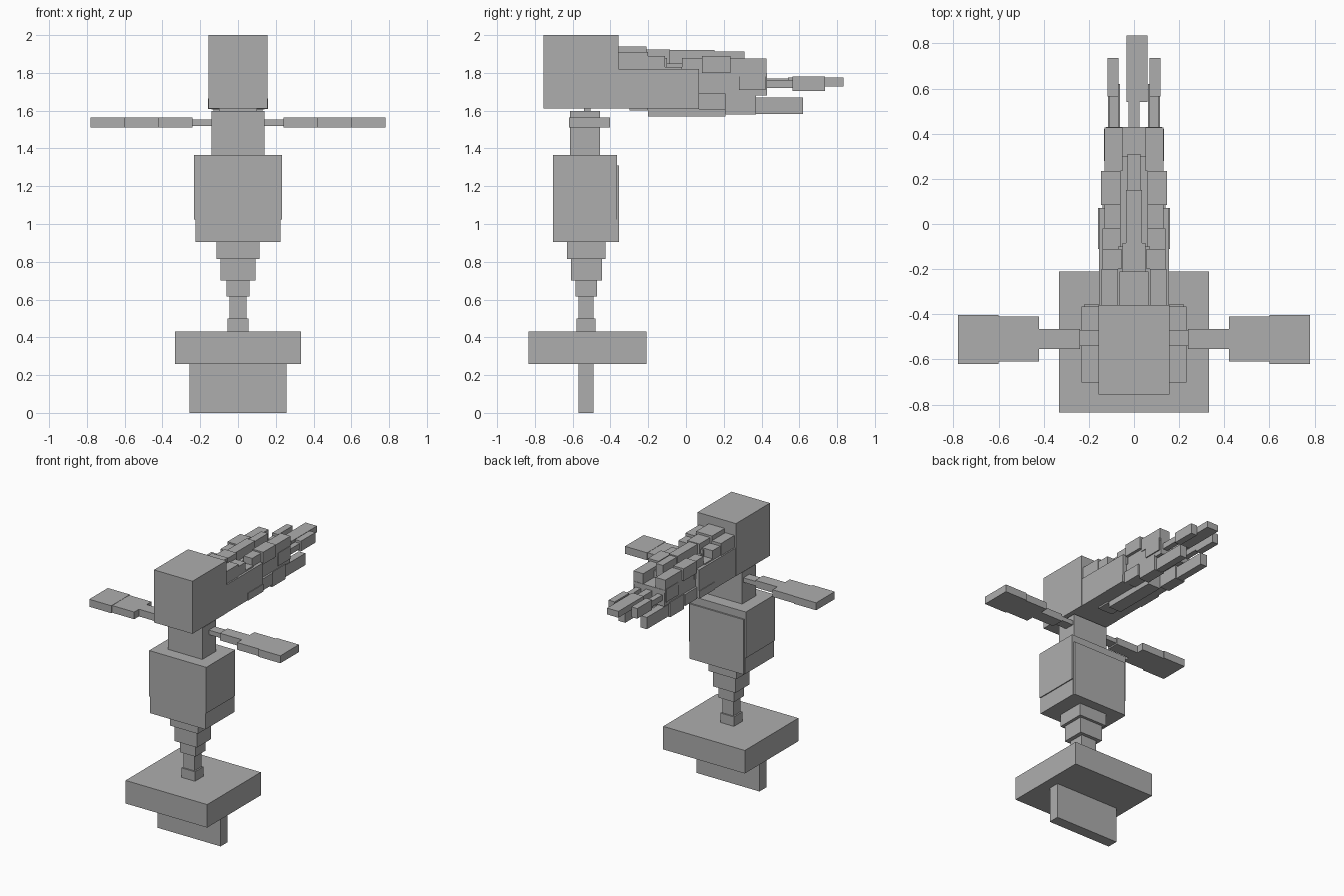
import bpy

grey = bpy.data.materials.new("stone grey")
grey.diffuse_color = (0.42, 0.42, 0.42, 1)


def box(name, x0, x1, y0, y1, z0, z1):
    """Box between two opposite corners."""
    bpy.ops.mesh.primitive_cube_add(
        size=1, location=((x0 + x1) / 2, (y0 + y1) / 2, (z0 + z1) / 2))
    ob = bpy.context.object
    ob.name = name
    ob.scale = (x1 - x0, y1 - y0, z1 - z0)
    bpy.ops.object.transform_apply(location=False, rotation=False, scale=True)
    ob.data.materials.append(grey)


def mid(name, half, *yz):
    """Box centred on x = 0."""
    box(name, -half, half, *yz)


def pair(name, x0, x1, *yz):
    """Mirrored left and right boxes."""
    box(name + "_right", x0, x1, *yz)
    box(name + "_left", -x1, -x0, *yz)


# Base plate with fin underneath
mid("base_fin", 0.257, -0.57, -0.49, 0, 0.26)
mid("base_plate", 0.333, -0.835, -0.21, 0.26, 0.43)

# Stepped stem
mid("stem_collar", 0.055, -0.58, -0.48, 0.43, 0.5)
mid("stem", 0.044, -0.57, -0.49, 0.5, 0.615)
mid("lower_step", 0.062, -0.585, -0.47, 0.615, 0.7)
mid("middle_step", 0.092, -0.61, -0.445, 0.7, 0.815)
mid("upper_step", 0.114, -0.63, -0.425, 0.815, 0.905)

# Torso with thin side and back panels
mid("torso", 0.226, -0.703, -0.365, 0.905, 1.365)
pair("torso_side_panel", 0.226, 0.233, -0.703, -0.365, 1.025, 1.365)
mid("torso_back_panel", 0.22, -0.365, -0.354, 0.905, 1.31)

# Neck and head
mid("neck", 0.14, -0.615, -0.455, 1.365, 1.597)
mid("neck_link", 0.1, -0.54, -0.505, 1.597, 1.612)
mid("head", 0.157, -0.755, -0.358, 1.612, 2.0)

# Arms
pair("shoulder_pin", 0.14, 0.24, -0.54, -0.47, 1.52, 1.553)
pair("upper_arm", 0.24, 0.42, -0.555, -0.465, 1.51, 1.563)
pair("forearm", 0.42, 0.6, -0.61, -0.41, 1.51, 1.563)
pair("hand", 0.6, 0.78, -0.62, -0.403, 1.51, 1.565)

# Mane core
mid("mane_core_front", 0.155, -0.358, 0.07, 1.612, 1.82)
mid("mane_core_back", 0.125, 0.07, 0.43, 1.68, 1.8)

# Locks on each upper side, stepping down towards the back
for i, (y0, y1, z1, x0, x1) in enumerate([
        (-0.358, -0.2, 1.91, 0.07, 0.145), (-0.2, -0.11, 1.89, 0.055, 0.14),
        (-0.11, -0.02, 1.83, 0.04, 0.14), (-0.02, 0.085, 1.88, 0.06, 0.13)]):
    pair(f"upper_lock_{i}", x0, x1, y0, y1, 1.75, z1)
mid("upper_fill_front", 0.07, -0.358, -0.1, 1.8, 1.88)
mid("upper_fill_back", 0.06, -0.1, 0.3, 1.79, 1.85)
pair("outer_lock", 0.06, 0.146, 0.085, 0.235, 1.8, 1.89)
pair("rear_lock", 0.05, 0.13, 0.235, 0.427, 1.78, 1.875)
pair("rear_side_lock", 0.06, 0.133, 0.28, 0.42, 1.71, 1.805)

# Ridge along the top
for i, (half, y0, y1, z1) in enumerate([
        (0.065, -0.358, -0.21, 1.94), (0.05, -0.21, -0.085, 1.925),
        (0.035, -0.085, 0.15, 1.92), (0.028, 0.15, 0.31, 1.912)]):
    mid(f"top_ridge_{i}", half, y0, y1, 1.82, z1)

# Locks and ridge underneath
mid("under_ridge_front", 0.06, -0.3, -0.2, 1.6, 1.64)
mid("under_ridge", 0.05, -0.2, 0.21, 1.57, 1.68)
pair("under_lock_front", 0.09, 0.159, -0.11, 0.07, 1.61, 1.665)
pair("under_lock", 0.05, 0.14, 0.07, 0.21, 1.605, 1.69)
pair("under_lock_back", 0.05, 0.13, 0.21, 0.37, 1.58, 1.69)
pair("lower_tip", 0.062, 0.115, 0.37, 0.62, 1.583, 1.67)

# Trailing tips
pair("side_tip_stem", 0.068, 0.108, 0.42, 0.57, 1.72, 1.762)
pair("side_tip", 0.068, 0.117, 0.565, 0.735, 1.705, 1.78)
mid("centre_tip_stem", 0.025, 0.42, 0.54, 1.725, 1.77)
box("centre_tip", -0.033, 0.06, 0.54, 0.835, 1.728, 1.775)
